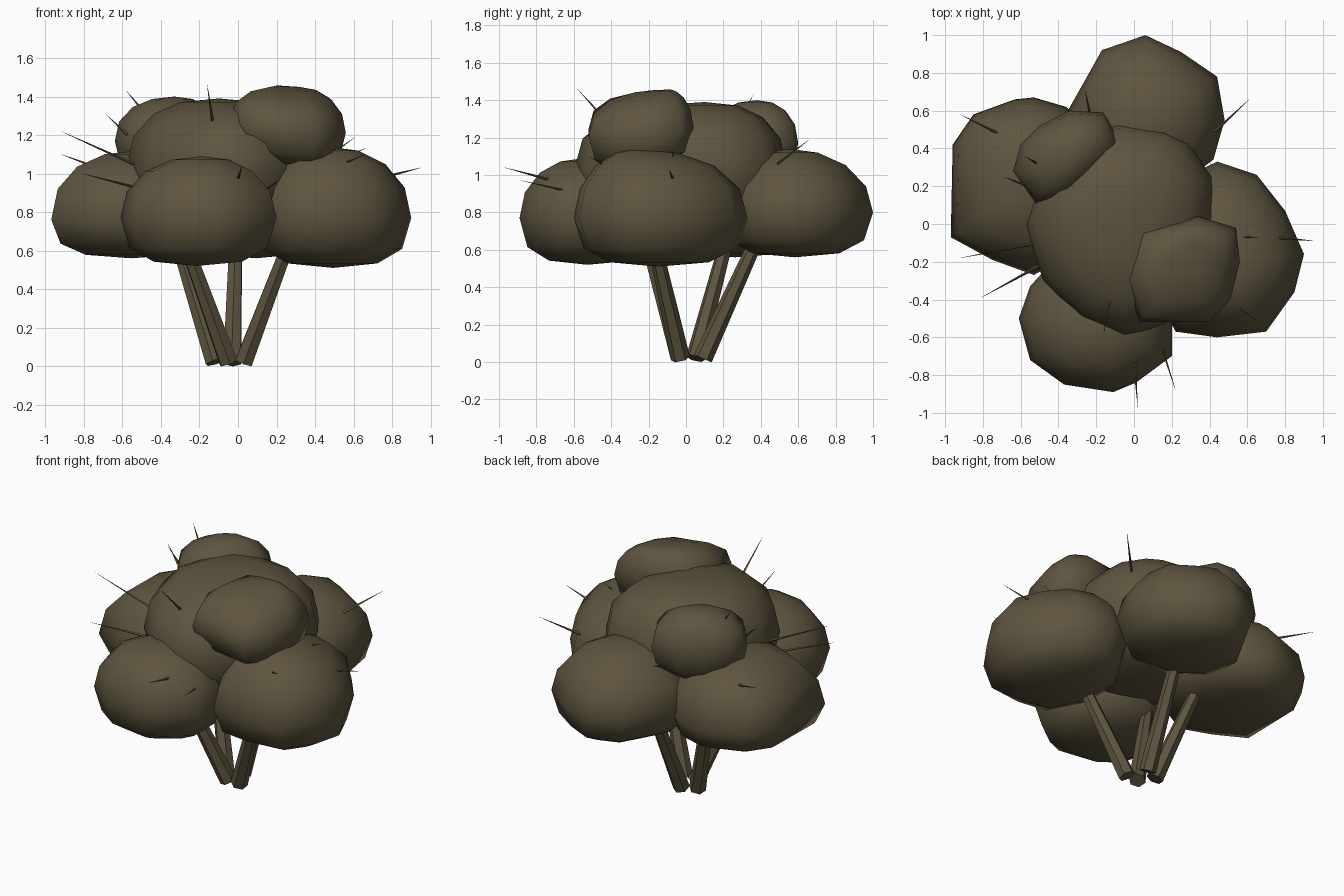
import bpy, bmesh, math
from mathutils import Vector

mat = bpy.data.materials.new("olive brown")
mat.diffuse_color = (0.112, 0.09, 0.05, 1)


def finish(bm, name, angle=None):
    me = bpy.data.meshes.new(name)
    bmesh.ops.recalc_face_normals(bm, faces=bm.faces)
    bm.to_mesh(me)
    bm.free()
    me.materials.append(mat)
    ob = bpy.data.objects.new(name, me)
    bpy.context.collection.objects.link(ob)
    for p in me.polygons:
        p.use_smooth = True
    if angle:
        me.set_sharp_from_angle(angle=math.radians(angle))
    return ob


def clump(name, outline, z0, zm, z1, peak, box=0.9, tilt=(0, 0)):
    """Domed lump: plan outline at height zm, shrinking to z0 below and to the peak at z1."""
    pts = [Vector(p) for p in outline]
    mid = sum(pts, Vector((0, 0))) / len(pts)
    peak = Vector(peak)
    bm = bmesh.new()
    rings = []
    for deg in (-62, -32, 0, 24, 48, 70):
        a = math.radians(deg)
        e = 0.75 if deg < 0 else box
        r = math.cos(a) ** e
        t = math.copysign(abs(math.sin(a)) ** e, a)
        z = zm + t * ((z1 - zm) if t > 0 else (zm - z0))
        c = mid.lerp(peak, max(t, 0) * (1 - r))
        rings.append([bm.verts.new((*(c + (p - mid) * r), z + (p - mid).dot(Vector(tilt)) * r))
                      for p in pts])
    n = len(pts)
    for lo, hi in zip(rings, rings[1:]):
        for i in range(n):
            j = (i + 1) % n
            bm.faces.new((lo[i], lo[j], hi[j], hi[i]))
    for ring, tip in ((rings[0], (*mid, z0)), (rings[-1], (*peak, z1))):
        v = bm.verts.new(tip)
        for i in range(n):
            bm.faces.new((ring[i], ring[(i + 1) % n], v))
    return finish(bm, name)


def rod(name, a, b, r1, r2, sides):
    """Tapered rod from a to b."""
    a, b = Vector(a), Vector(b)
    d = b - a
    bm = bmesh.new()
    bmesh.ops.create_cone(bm, cap_ends=True, segments=sides, radius1=r1, radius2=r2, depth=d.length)
    q = d.to_track_quat('Z', 'Y')
    for v in bm.verts:
        v.co = q @ v.co + (a + b) / 2
    return finish(bm, name, 40)


# large foliage clumps around the sides
clump("left_clump",
      [(-.96, .42), (-.85, .58), (-.63, .66), (-.53, .67), (-.36, .62), (-.16, .45),
       (-.12, .15), (-.25, -.12), (-.53, -.27), (-.75, -.19), (-.97, -.07)],
      0.56, 0.76, 1.12, (-.52, .22))
clump("front_clump",
      [(-.61, -.5), (-.55, -.72), (-.37, -.85), (-.11, -.89), (.01, -.84), (.20, -.70),
       (.20, -.45), (.08, -.2), (-.2, -.1), (-.45, -.22), (-.55, -.33)],
      0.52, 0.77, 1.09, (-.19, -.55), 0.94)
clump("right_clump",
      [(.44, .33), (.65, .26), (.80, .07), (.90, -.16), (.85, -.36), (.70, -.57),
       (.44, -.60), (.22, -.57), (.08, -.3), (.09, 0), (.25, .24)],
      0.51, 0.77, 1.14, (.47, -.26), 0.95)
clump("back_clump",
      [(.06, 1.0), (.25, .91), (.44, .78), (.48, .55), (.42, .34), (.22, .19),
       (-.08, .18), (-.32, .36), (-.35, .6), (-.17, .92)],
      0.56, 0.80, 1.14, (.07, .55), 1.0)

# centre and top clumps
clump("centre_clump",
      [(-.52, .2), (-.58, 0), (-.48, -.3), (-.28, -.5), (-.05, -.6), (.16, -.53), (.33, -.28),
       (.42, .03), (.41, .25), (.29, .43), (.17, .5), (-.08, .54), (-.35, .45)],
      0.66, 1.02, 1.39, (-.1, .1), 0.83)
clump("top_right_clump",
      [(.03, -.04), (.34, .04), (.54, -.02), (.56, -.2), (.51, -.4), (.4, -.52),
       (.03, -.52), (-.04, -.3)],
      1.04, 1.24, 1.45, (.32, -.1), 0.88, (-.12, .08))
clump("top_left_clump",
      [(-.64, .28), (-.6, .42), (-.5, .52), (-.34, .6), (-.16, .59), (-.07, .43),
       (-.2, .25), (-.35, .13), (-.52, .11)],
      0.96, 1.17, 1.40, (-.33, .38), 0.92)

# stems fanning out from the base
for i, (a, b) in enumerate([
        ((-0.12, 0.05, 0.02), (-0.32, 0.22, 0.66)),
        ((-0.05, -0.03, 0.02), (-0.28, -0.21, 0.66)),
        ((0.03, -0.03, 0.02), (0.28, -0.18, 0.68)),
        ((-0.03, 0.09, 0.02), (-0.01, 0.40, 0.70))]):
    rod(f"stem_{i + 1}", a, b, 0.052, 0.036, 6)

# thin twigs poking out of the foliage: base, tip
twigs = [
    ((-0.13, -0.40, 1.26), (-0.16, -0.58, 1.46)),
    ((-0.50, -0.22, 0.92), (-0.81, -0.39, 1.00)),
    ((-0.50, -0.10, 1.03), (-0.92, -0.18, 1.22)),
    ((-0.70, 0.47, 1.02), (-0.92, 0.58, 1.10)),
    ((-0.48, 0.30, 1.31), (-0.58, 0.36, 1.43)),
    ((-0.56, 0.20, 1.19), (-0.69, 0.25, 1.31)),
    ((-0.23, 0.57, 1.05), (-0.26, 0.71, 1.12)),
    ((0.43, 0.49, 1.06), (0.61, 0.66, 1.19)),
    ((0.75, -0.07, 0.98), (0.95, -0.09, 1.03)),
    ((0.48, -0.07, 1.05), (0.66, -0.07, 1.13)),
    ((0.50, -0.40, 1.03), (0.66, -0.52, 1.10)),
    ((0.00, -0.71, 0.97), (0.02, -0.97, 1.04)),
    ((0.12, -0.57, 0.90), (0.22, -0.88, 0.97)),
]
for i, (a, b) in enumerate(twigs):
    rod(f"twig_{i + 1}", a, b, 0.009, 0.0005, 4)
